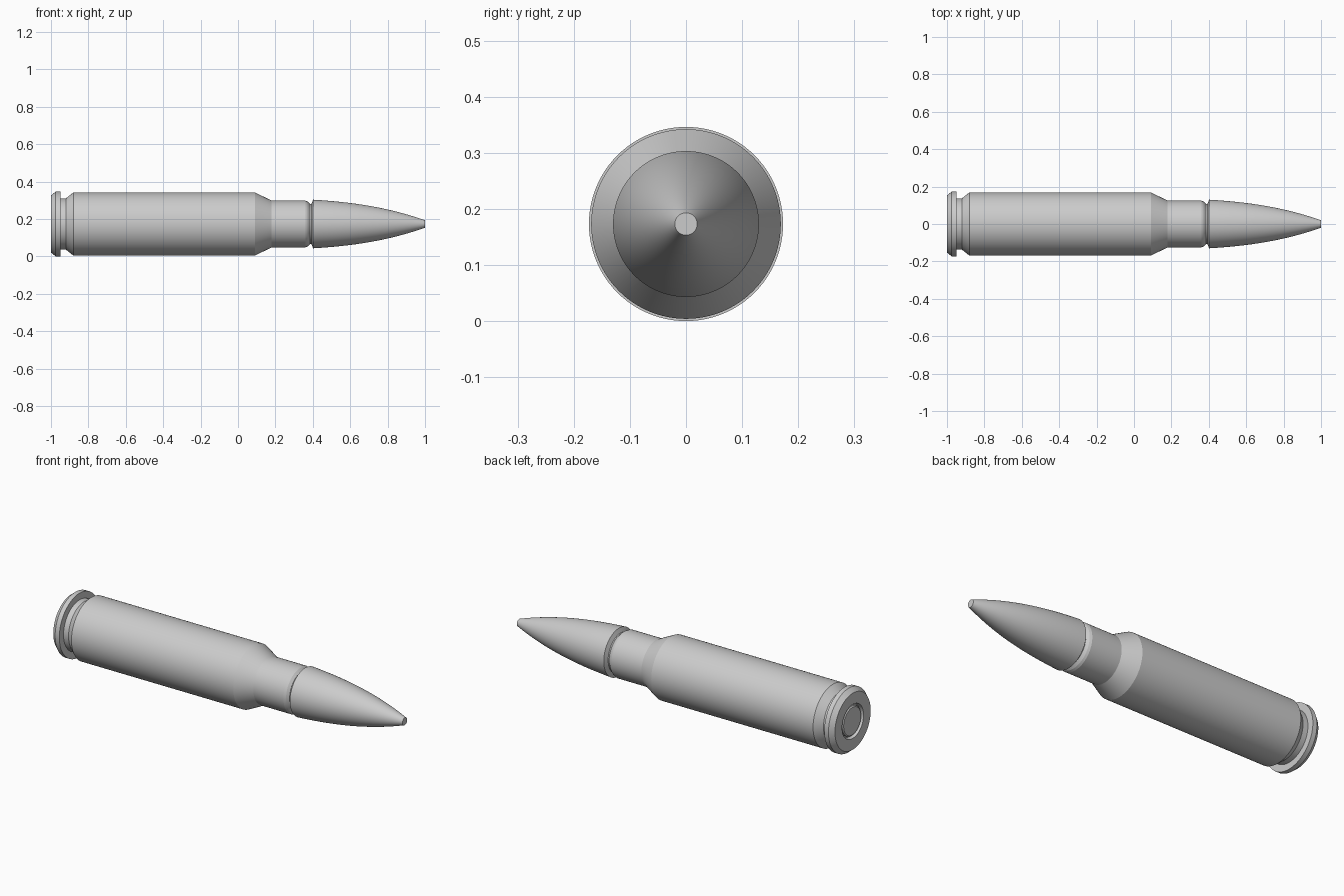
import bpy, bmesh, math
from mathutils import Matrix, Vector

if "Cube" in bpy.data.objects:
    bpy.data.objects.remove(bpy.data.objects["Cube"])

AXIS_Z = 0.173
SEGMENTS = 96


def lathe(name, profile):
    """Revolve (x, radius) points around the long axis; ends at radius 0 close it."""
    bm = bmesh.new()
    verts = [bm.verts.new((x, 0, r)) for x, r in profile]
    edges = [bm.edges.new(pair) for pair in zip(verts, verts[1:])]
    bmesh.ops.spin(bm, geom=verts + edges, cent=(0, 0, 0), axis=(1, 0, 0),
                   angle=math.tau, steps=SEGMENTS, use_duplicate=False)
    bmesh.ops.remove_doubles(bm, verts=bm.verts, dist=1e-5)
    bmesh.ops.recalc_face_normals(bm, faces=bm.faces)
    mesh = bpy.data.meshes.new(name)
    bm.to_mesh(mesh)
    bm.free()
    obj = bpy.data.objects.new(name, mesh)
    obj.location.z = AXIS_Z
    bpy.context.collection.objects.link(obj)
    bpy.ops.object.select_all(action='DESELECT')
    obj.select_set(True)
    bpy.context.view_layer.objects.active = obj
    bpy.ops.object.shade_smooth_by_angle(angle=math.radians(20))
    return obj


# Case: primer pocket, rim, extractor groove, body, shoulder, neck, mouth
lathe("case", [
    (-0.98, 0), (-0.98, 0.088), (-1.0, 0.092), (-1.0, 0.153), (-0.975, 0.173),
    (-0.95, 0.173), (-0.95, 0.137), (-0.92, 0.137), (-0.88, 0.169),
    (0.09, 0.169), (0.18, 0.125), (0.36, 0.125), (0.372, 0.12),
    (0.385, 0.108), (0.385, 0),
])

# Primer: shallow disc set in the pocket
lathe("primer", [(-0.975, 0), (-0.975, 0.08), (-0.992, 0.08),
                 (-0.997, 0.074), (-0.997, 0)])

# Bullet: curved nose with a small flat tip
START, R_BASE, R_TIP = 0.402, 0.13, 0.02
ogive = []
for i in range(17):
    t = i / 16
    ogive.append((START + (1 - START) * t,
                  R_BASE - (R_BASE - R_TIP) * (0.35 * t + 0.65 * t ** 2.4)))
lathe("bullet", [(0.38, 0), (0.38, 0.106), (0.392, 0.107)] + ogive + [(1.0, 0)])
